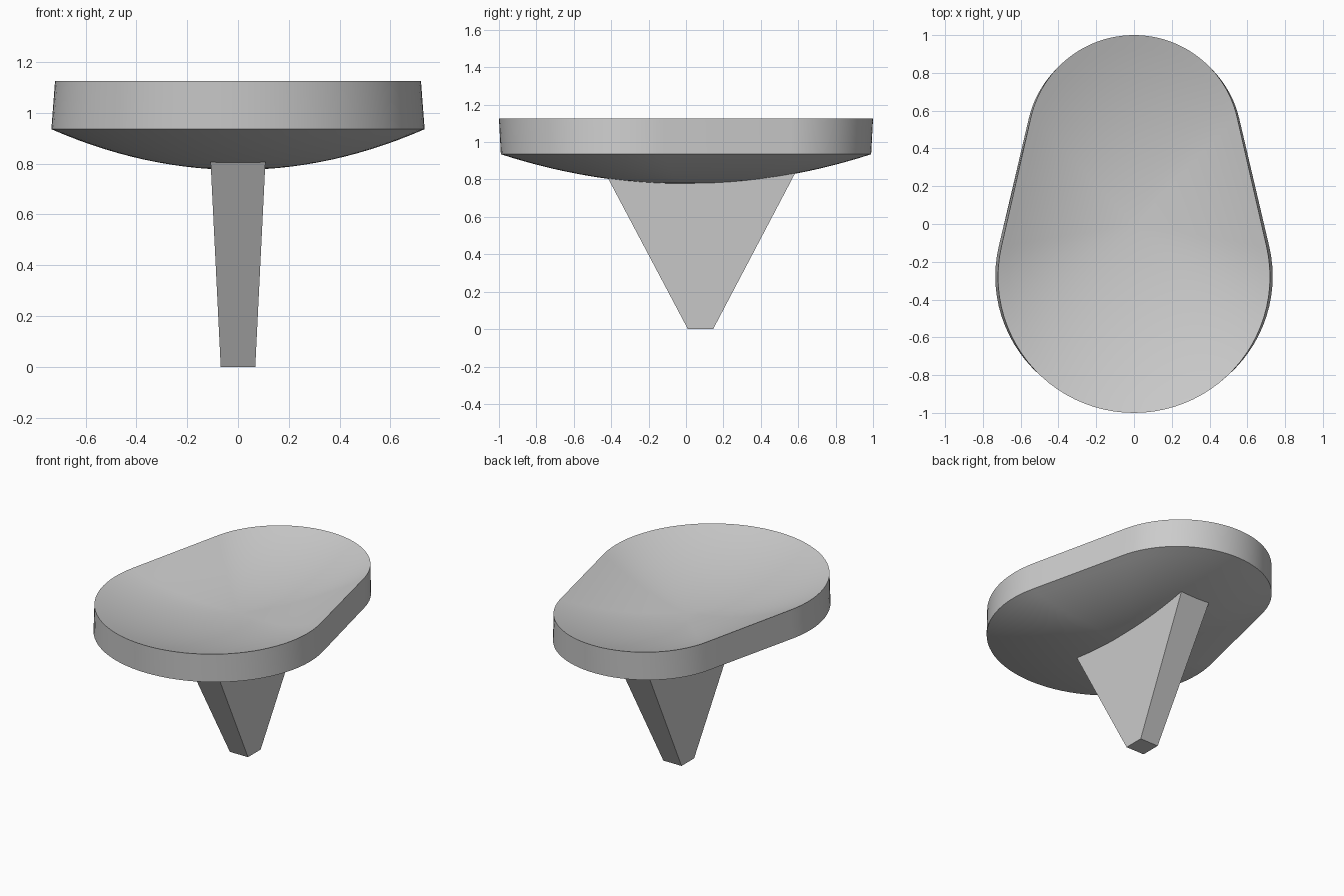
import bpy, bmesh, math

cube = bpy.data.objects.get("Cube")
if cube:
    bpy.data.objects.remove(cube, do_unlink=True)

grey = bpy.data.materials.new("plain_grey")
grey.use_nodes = True
colour = (0.6, 0.6, 0.6, 1)
grey.diffuse_color = colour
grey.node_tree.nodes["Principled BSDF"].inputs["Base Color"].default_value = colour


def finish(name, bm):
    """Turn the bmesh into a named, coloured object."""
    bmesh.ops.recalc_face_normals(bm, faces=bm.faces)
    mesh = bpy.data.meshes.new(name)
    bm.to_mesh(mesh)
    bm.free()
    mesh.materials.append(grey)
    obj = bpy.data.objects.new(name, mesh)
    bpy.context.collection.objects.link(obj)
    return obj


# Egg-shaped outline: two circles joined by tangent lines
FRONT_R, BACK_R = 0.72, 0.56
FRONT_Y, BACK_Y = FRONT_R - 1, 1 - BACK_R
tilt = math.asin((FRONT_R - BACK_R) / (BACK_Y - FRONT_Y))


def arc(cy, r, start, end, steps=48):
    angles = [start + (end - start) * i / steps for i in range(steps + 1)]
    return [(r * math.cos(a), cy + r * math.sin(a)) for a in angles]


outline = arc(BACK_Y, BACK_R, tilt, math.pi - tilt)
outline += arc(FRONT_Y, FRONT_R, math.pi - tilt, 2 * math.pi + tilt)

# Seat: dished top and bowed underside joined by a rim
RINGS, DEPTH = 14, 0.16


def dish(bm, rim_z, sx, sy):
    """Build one bowl surface and return its outer ring."""
    centre = bm.verts.new((0, 0, rim_z - DEPTH))
    previous = None
    for k in range(1, RINGS + 1):
        t = k / RINGS
        z = rim_z - DEPTH * (1 - t * t)
        ring = [bm.verts.new((x * t * sx, y * t * sy, z)) for x, y in outline]
        for i in range(len(ring)):
            a, b = ring[i - 1], ring[i]
            if previous:
                bm.faces.new((previous[i - 1], a, b, previous[i]))
            else:
                bm.faces.new((centre, a, b))
        previous = ring
    return previous


bm = bmesh.new()
top = dish(bm, 1.125, 1, 1)
bottom = dish(bm, 0.935, 1.02, 0.99)
for i in range(len(top)):
    bm.faces.new((top[i - 1], top[i], bottom[i], bottom[i - 1]))
seat = finish("seat", bm)
bpy.ops.object.select_all(action="DESELECT")
seat.select_set(True)
bpy.context.view_layer.objects.active = seat
bpy.ops.object.shade_smooth_by_angle(angle=math.radians(35))

# Leg: tapered block whose wide end sinks into the seat
bm = bmesh.new()
bmesh.ops.create_cube(bm, size=1)
for v in bm.verts:
    upper, back = v.co.z > 0, v.co.y > 0
    half = 0.11 if upper else 0.068
    y = (0.592 if back else -0.44) if upper else (0.145 if back else 0.01)
    v.co = (math.copysign(half, v.co.x), y, 0.85 if upper else 0)
finish("leg", bm)
